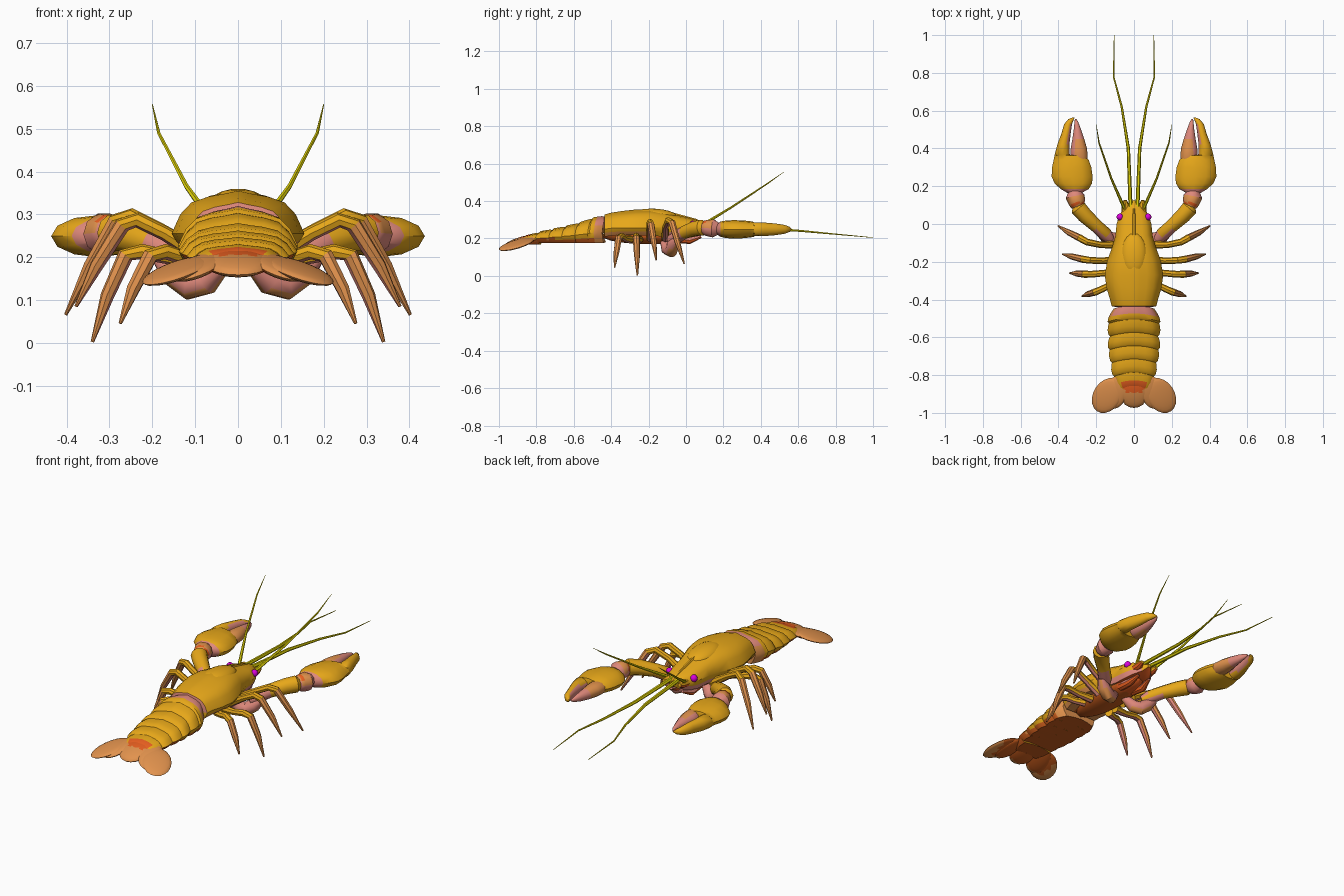
import bpy, bmesh, math
from mathutils import Vector, Matrix

if "Cube" in bpy.data.objects:
    bpy.data.objects.remove(bpy.data.objects["Cube"])

COLORS = [("gold shell", (0.80, 0.39, 0.010)), ("pink shell", (0.74, 0.25, 0.20)),
          ("tan shell", (0.76, 0.29, 0.075)), ("dark red underside", (0.60, 0.11, 0.012)),
          ("magenta eye", (0.70, 0.0, 0.70)), ("yellow feeler", (0.74, 0.64, 0.002)),
          ("red spot", (0.85, 0.12, 0.015))]
GOLD, PINK, TAN, DARK, EYE, YELLOW, RED = range(7)
MATS = []
for n, c in COLORS:
    m = bpy.data.materials.new(n)
    m.diffuse_color = (*c, 1)
    m.use_nodes = True
    m.node_tree.nodes["Principled BSDF"].inputs["Base Color"].default_value = m.diffuse_color
    MATS.append(m)


def finish(bm, name, rule, angle=38):
    """Recalculate normals, colour faces by rule, shade smooth with sharp creases."""
    bmesh.ops.recalc_face_normals(bm, faces=bm.faces)
    bm.normal_update()
    for f in bm.faces:
        f.smooth = True
        f.material_index = rule(f.calc_center_median(), f.normal) if callable(rule) else rule
    for e in bm.edges:
        if len(e.link_faces) == 2 and e.calc_face_angle(0) > math.radians(angle):
            e.smooth = False
    me = bpy.data.meshes.new(name)
    bm.to_mesh(me)
    bm.free()
    for m in MATS:
        me.materials.append(m)
    ob = bpy.data.objects.new(name, me)
    bpy.context.collection.objects.link(ob)
    return ob


def skin(name, rings, rule, angle=38):
    """Join closed rings of points into a capped skin."""
    bm = bmesh.new()
    vs = [[bm.verts.new(p) for p in r] for r in rings]
    n = len(vs[0])
    for a, b in zip(vs, vs[1:]):
        for i in range(n):
            j = (i + 1) % n
            bm.faces.new((a[i], a[j], b[j], b[i]))
    bm.faces.new(vs[0])
    bm.faces.new(vs[-1])
    return finish(bm, name, rule, angle)


# half of a shell cross-section: (sideways, height), -1 bottom to 1 top
HALF = [(0, 1), (.2, .93), (.45, .86), (.7, .73), (.87, .45), (1, 0), (.93, -.5), (.8, -1), (.4, -.95), (0, -.9)]
SHELL = HALF + [(-u, v) for u, v in HALF[-2:0:-1]]
ROUND = [(math.cos(t * math.pi / 6), math.sin(t * math.pi / 6)) for t in range(12)]


def shell_ring(y, hw, top, side, bot):
    return [(u * hw, y, side + v * ((top - side) if v > 0 else (side - bot))) for u, v in SHELL]


def tube(name, pts, radii, rule, n=8):
    pts = [Vector(p) for p in pts]
    rings = []
    for i, p in enumerate(pts):
        d = (pts[min(i + 1, len(pts) - 1)] - pts[max(i - 1, 0)]).normalized()
        q = d.to_track_quat('Z', 'Y')
        rings.append([p + q @ Vector((radii[i] * math.cos(2 * math.pi * k / n),
                                      radii[i] * math.sin(2 * math.pi * k / n), 0)) for k in range(n)])
    return skin(name, rings, rule)


def blob(name, loc, size, rule, rot=(0, 0, 0), seg=20):
    bm = bmesh.new()
    bmesh.ops.create_uvsphere(bm, u_segments=seg, v_segments=seg // 2, radius=1)
    M = Matrix.Translation(loc)
    for a, ax in zip(rot, 'XYZ'):
        M = M @ Matrix.Rotation(math.radians(a), 4, ax)
    bm.transform(M @ Matrix.Diagonal((*size, 1)))
    return finish(bm, name, rule)


# carapace
def carapace_rule(c, n):
    if n.z < -.6:
        return RED if c.y > -.03 else DARK if abs(c.x) < .06 else TAN
    if c.y < -.42 and c.z > .26:
        return PINK
    return PINK if c.z < .235 and c.y > -.15 else GOLD


skin("carapace", [shell_ring(*s) for s in [
    (.125, .010, .268, .258, .25), (.10, .035, .285, .26, .23), (.05, .078, .302, .262, .215),
    (0, .092, .315, .262, .208), (-.06, .098, .330, .262, .208), (-.12, .115, .347, .26, .21),
    (-.19, .140, .358, .257, .215), (-.27, .155, .355, .255, .218), (-.34, .145, .347, .255, .22),
    (-.40, .127, .338, .255, .215), (-.435, .118, .328, .25, .21), (-.44, .095, .305, .25, .215)]],
    carapace_rule)
blob("carapace_dome", (0, -.16, .323), (.068, .115, .036), GOLD, (-4, 0, 0))
tube("rostrum_ridge", [(0, .125, .27), (0, .05, .299), (0, -.1, .34), (0, -.2, .354)],
     [.003, .008, .008, .004], GOLD, 6)
blob("underside_plate", (0, -.2, .215), (.085, .25, .045), lambda c, n: RED if c.y > -.05 else DARK)

# abdomen: overlapping rings, each one stepping in at its rear
N = 6
stations = [(-.435, .118, .322), (-.50, .138, .308), (-.57, .132, .283), (-.64, .134, .265),
            (-.71, .122, .25), (-.78, .112, .235), (-.86, .085, .212)]


def abdomen_rule(c, n):
    if n.z < -.5:
        return DARK
    if c.y < -.832 and abs(c.x) < .06:
        return RED
    if c.y > -.485:
        return PINK if c.z > .27 else TAN
    return TAN if c.z < .2 and abs(c.x) > .06 else GOLD


for i in range(N):
    (y0, w0, t0), (y1, w1, t1) = stations[i], stations[i + 1]
    b = .176 if i < 5 else .168
    rings = []
    for f, k, dz in [(-.1, .93, -.006), (.25, 1.0, .001), (.6, 1.04, .003), (.95, 1.02, .004), (1.1, .95, -.004)]:
        y, w, t = y0 + (y1 - y0) * f, (w0 + (w1 - w0) * f) * k, t0 + (t1 - t0) * f + dz
        ring = shell_ring(y, w, t, t - (t - b) * .62, b)
        # the rear edge bows backward toward the lower sides
        rings.append([(x, yy - .02 * (abs(x) / w) ** 2, z) for x, yy, z in ring])
    skin("tail_segment_%d" % (i + 1), rings, abdomen_rule)


# tail fan
def fan_rule(c, n):
    if n.z < -.35:
        return DARK if abs(c.x) < .17 and c.y > -.95 else TAN
    if n.z < .25:
        return PINK
    return RED if c.y > -.893 and abs(c.x) < .05 else TAN


blob("tail_fan_middle", (0, -.89, .186), (.078, .088, .020), fan_rule, (18, 0, 0))
for s, side in ((1, "right"), (-1, "left")):
    blob(side + "_tail_fan_inner", (s * .095, -.89, .177), (.062, .096, .017), fan_rule, (14, s * 14, s * 20))
    blob(side + "_tail_fan_outer", (s * .142, -.908, .168), (.074, .104, .015), fan_rule, (12, s * 14, s * 33))

# paired limbs
for s, side in ((1, "right"), (-1, "left")):
    def P(*pts):
        return [(s * x, y, z) for x, y, z in pts]

    # eye
    blob(side + "_eye", (s * .074, .037, .277), (.019, .019, .019), EYE, seg=12)

    # long and short feelers
    tube(side + "_long_feeler", P((.018, .08, .275), (.03, .4, .257), (.065, .62, .24), (.108, .78, .225),
                                  (.105, 1.0, .205)), [.011, .009, .006, .004, .0015], YELLOW, 6)
    tube(side + "_short_feeler", P((.05, .08, .268), (.12, .24, .365), (.185, .43, .49), (.2, .525, .557)),
         [.009, .006, .004, .001], YELLOW, 6)
    tube(side + "_feeler_base", P((.045, .05, .255), (.045, .1, .26), (.048, .125, .265)),
         [.022, .02, .01], lambda c, n: RED if n.z < -.3 else GOLD, 8)

    # claw arm: hip, upper arm, wrist
    tube(side + "_arm_hip", P((.03, -.12, .19), (.075, -.10, .145), (.11, -.08, .135), (.15, -.07, .165),
                              (.18, -.05, .195)), [.02, .034, .036, .034, .02],
         lambda c, n: TAN if n.z < -.5 else PINK, 10)
    tube(side + "_upper_arm", P((.125, -.085, .19), (.15, -.055, .205), (.20, -.01, .232), (.26, .045, .252),
                                (.295, .085, .258), (.305, .10, .258)), [.025, .036, .035, .041, .043, .025],
         lambda c, n: PINK if c.y < -.05 or (n.z < -.4 and c.y < 0) else GOLD, 10)
    tube(side + "_wrist", P((.285, .085, .255), (.297, .105, .256), (.301, .115, .256), (.312, .145, .254),
                            (.312, .172, .252)), [.025, .042, .045, .05, .035],
         lambda c, n: RED if .095 < c.y < .112 and n.z > .2 else PINK if n.z < .3 or c.y > .155 else TAN, 10)

    # claw palm with the fixed finger: (y, inner x, outer x, middle z, half height)
    def claw(name, secs, rule):
        rings = []
        for y, a, b, z, h in secs:
            cx, hw = (a + b) / 2, (b - a) / 2
            rings.append([(s * (cx + hw * u), y, z + h * v) for u, v in ROUND])
        skin(name, rings, rule)

    claw(side + "_claw", [(.16, .285, .345, .25, .025), (.185, .24, .388, .25, .041), (.215, .222, .42, .249, .047),
                          (.25, .219, .436, .249, .049), (.30, .226, .434, .249, .048), (.34, .24, .425, .249, .044),
                          (.362, .262, .421, .249, .04), (.366, .34, .42, .249, .037), (.42, .342, .406, .249, .036),
                          (.48, .335, .384, .249, .031), (.53, .328, .369, .249, .023), (.555, .318, .348, .249, .013),
                          (.563, .314, .328, .249, .004)],
         lambda c, n: PINK if (s * n.x < -.75 and c.y > .36) or c.y < .19 else GOLD)
    claw(side + "_claw_finger", [(.33, .25, .325, .249, .028), (.36, .245, .337, .249, .036),
                                 (.40, .249, .335, .249, .034), (.45, .263, .326, .249, .029),
                                 (.50, .28, .319, .249, .022), (.54, .295, .315, .249, .012),
                                 (.555, .305, .313, .249, .004)],
         lambda c, n: PINK if c.y > .45 or s * n.x > .6 else TAN)

    # walking legs: hip, knee, shin, tip
    legs = [((.08, -.11, .20), (.18, -.11, .262), (.25, -.095, .297), (.285, -.075, .285), (.345, -.045, .18), (.402, -.01, .066)),
            ((.08, -.19, .20), (.17, -.195, .255), (.235, -.192, .287), (.27, -.187, .275), (.33, -.172, .18), (.378, -.16, .085)),
            ((.08, -.25, .195), (.16, -.26, .20), (.225, -.266, .213), (.262, -.266, .205), (.305, -.262, .11), (.34, -.26, .002)),
            ((.08, -.30, .195), (.13, -.325, .20), (.17, -.345, .213), (.205, -.36, .203), (.245, -.372, .125), (.275, -.382, .045))]
    for i, pts in enumerate(legs):
        knee = pts[3][0] - .005

        def leg_rule(c, n):
            if abs(c.x) > knee:
                return PINK if s * n.x < -.6 else TAN
            return PINK if n.z < -.6 else GOLD
        tube("%s_leg_%d" % (side, i + 1), P(*pts), [.022, .017, .018, .019, .016, .004], leg_rule, 8)

    # small mouth limb
    tube(side + "_mouth_limb", P((.04, -.06, .20), (.045, .02, .19), (.035, .08, .21)), [.022, .02, .008],
         lambda c, n: RED if n.z < 0 else PINK, 8)
